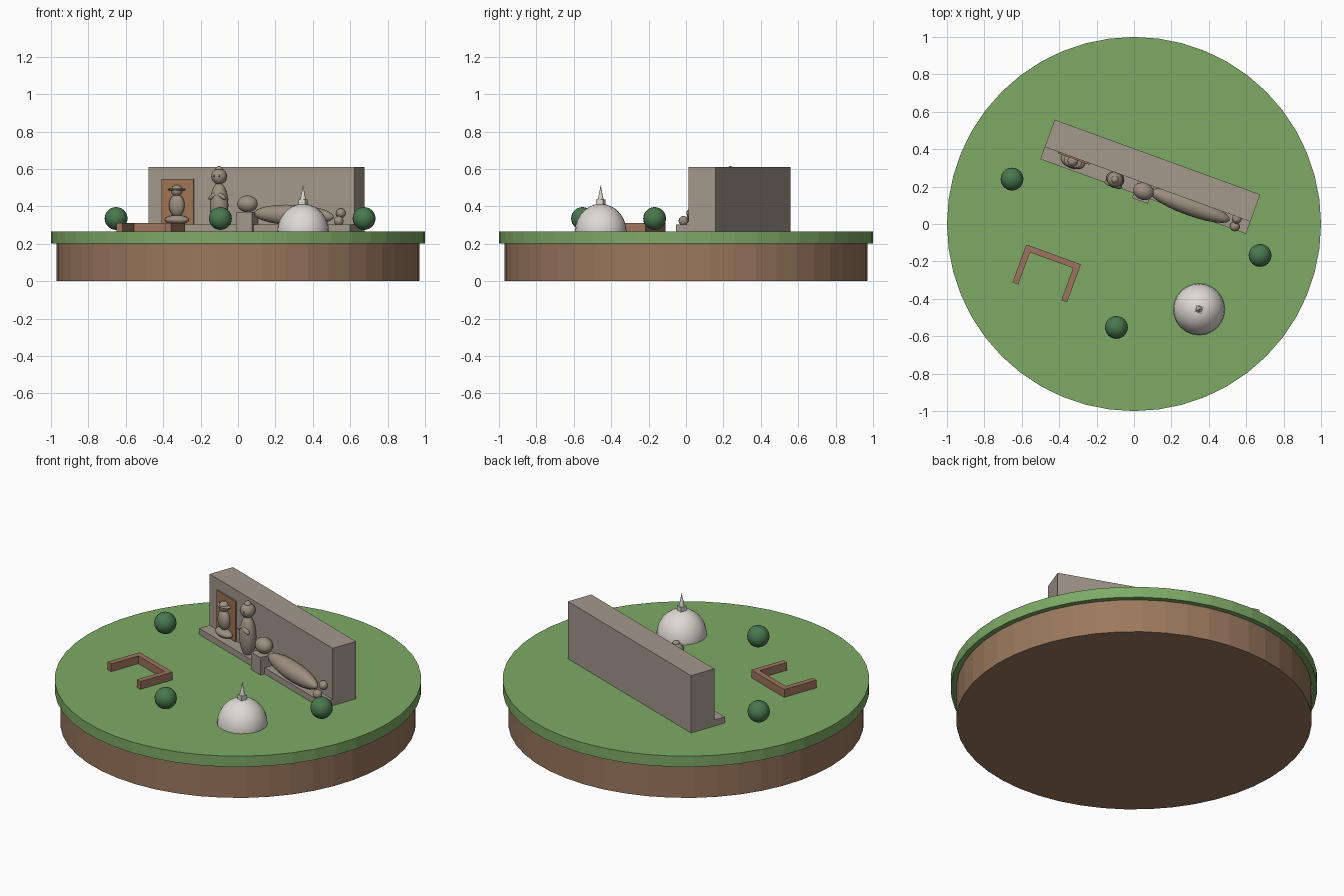
import bpy
import math
from mathutils import Matrix, Vector

if "Cube" in bpy.data.objects:
    bpy.data.objects.remove(bpy.data.objects["Cube"], do_unlink=True)


def material(name, rgb):
    linear = [((c / 255 + 0.055) / 1.055) ** 2.4 for c in rgb] + [1]
    m = bpy.data.materials.new(name)
    m.use_nodes = True
    m.diffuse_color = linear
    bsdf = next(n for n in m.node_tree.nodes if n.type == "BSDF_PRINCIPLED")
    bsdf.inputs["Base Color"].default_value = linear
    return m


GRASS = material("grass green", (126, 170, 102))
SOIL = material("soil brown", (154, 120, 94))
STONE = material("grey stone", (163, 152, 140))
CARVED = material("carved stone", (156, 143, 128))
BRICK = material("brick brown", (157, 116, 94))
NICHE = material("niche brown", (160, 116, 84))
DOME = material("off white", (222, 218, 210))
LEAF = material("leaf green", (72, 120, 78))

GROUND = 0.265
TURN = math.radians(-20)
# Frame of the rock wall: u runs along it, v runs back through it
SITE = Matrix.Translation((0.099, 0.285, 0)) @ Matrix.Rotation(TURN, 4, "Z")


def finish(name, mat, smooth=False):
    ob = bpy.context.object
    ob.name = name
    ob.data.materials.append(mat)
    if smooth:
        bpy.ops.object.shade_smooth_by_angle(angle=math.radians(40))
    return ob


def block(name, mat, u, v, z0, z1, length, depth):
    bpy.ops.mesh.primitive_cube_add(size=1)
    ob = finish(name, mat)
    ob.scale = (length, depth, z1 - z0)
    ob.location = SITE @ Vector((u, v, (z0 + z1) / 2))
    ob.rotation_euler.z = TURN
    return ob


def ball(name, mat, pos, radii, local=True, tilt=0):
    bpy.ops.mesh.primitive_uv_sphere_add(segments=24, ring_count=14, radius=1)
    ob = finish(name, mat, True)
    ob.scale = radii
    ob.location = SITE @ Vector(pos) if local else pos
    ob.rotation_euler = (0, tilt, TURN if local else 0)
    return ob


def drum(name, mat, x, y, z0, z1, r0, r1, sides):
    bpy.ops.mesh.primitive_cone_add(vertices=sides, radius1=r0, radius2=r1, depth=z1 - z0,
                                    location=(x, y, (z0 + z1) / 2))
    return finish(name, mat)


# Round island
drum("soil_base", SOIL, 0, 0, 0, 0.2, 0.97, 0.97, 48)
drum("grass_disc", GRASS, 0, 0, 0.2, GROUND, 1, 1, 48)

# Rock wall with ledge and niche
block("rock_wall", STONE, 0, 0, GROUND, 0.61, 1.17, 0.155)
block("rock_ledge", STONE, 0, -0.112, GROUND, 0.302, 1.17, 0.07)
block("niche_panel", NICHE, -0.418, -0.08, 0.302, 0.545, 0.18, 0.012)

# Seated figure
u, v = -0.418, -0.098
ball("seated_legs", CARVED, (u, v, 0.328), (0.067, 0.038, 0.025))
ball("seated_body", CARVED, (u, v, 0.405), (0.043, 0.032, 0.06))
ball("seated_head", CARVED, (u, v, 0.484), (0.03, 0.03, 0.031))
ball("seated_hair", CARVED, (u, v, 0.49), (0.05, 0.034, 0.008))

# Standing figure with folded arms
u, v = -0.172, -0.113
ball("standing_body", CARVED, (u, v, 0.405), (0.05, 0.045, 0.122))
ball("standing_head", CARVED, (u, v, 0.56), (0.042, 0.042, 0.043))
ball("standing_topknot", CARVED, (u, v, 0.597), (0.02, 0.02, 0.018))
for side, s in (("right", -1), ("left", 1)):
    ball(side + "_folded_arm", CARVED, (u + s * 0.024, v - 0.028, 0.455),
         (0.03, 0.015, 0.012), tilt=s * 0.6)
    ball(side + "_eye", CARVED, (u + s * 0.015, v - 0.038, 0.562), (0.005, 0.005, 0.005))

# Reclining figure on a pillow
block("pillow", STONE, -0.008, -0.125, GROUND, 0.37, 0.09, 0.1)
ball("reclining_head", CARVED, (-0.008, -0.12, 0.413), (0.056, 0.046, 0.045))
ball("reclining_body", CARVED, (0.251, -0.108, 0.353), (0.228, 0.052, 0.055), tilt=0.04)
ball("upper_foot", CARVED, (0.511, -0.087, 0.363), (0.026, 0.026, 0.026))
ball("lower_foot", CARVED, (0.515, -0.13, 0.322), (0.026, 0.026, 0.026))

# Low brick enclosure, open to the front
block("enclosure_back", BRICK, -0.344, -0.618, GROUND, 0.312, 0.29, 0.033)
for side, s in (("right", -1), ("left", 1)):
    block("enclosure_" + side, BRICK, -0.344 + s * 0.139, -0.71, GROUND, 0.312, 0.033, 0.214)

# White domed shrine with box and spire
x, y = 0.348, -0.456
ball("shrine_dome", DOME, (x, y, GROUND), (0.138, 0.138, 0.148), local=False)
box = block("shrine_box", DOME, 0, 0, 0.4, 0.437, 0.038, 0.038)
box.location.xy = (x, y)
drum("shrine_spire", DOME, x, y, 0.437, 0.515, 0.015, 0, 12)

# Round bushes
for i, (x, y) in enumerate(((-0.652, 0.24), (0.674, -0.168), (-0.094, -0.553))):
    ball(f"bush_{i + 1}", LEAF, (x, y, 0.335), (0.061, 0.061, 0.061), local=False)
